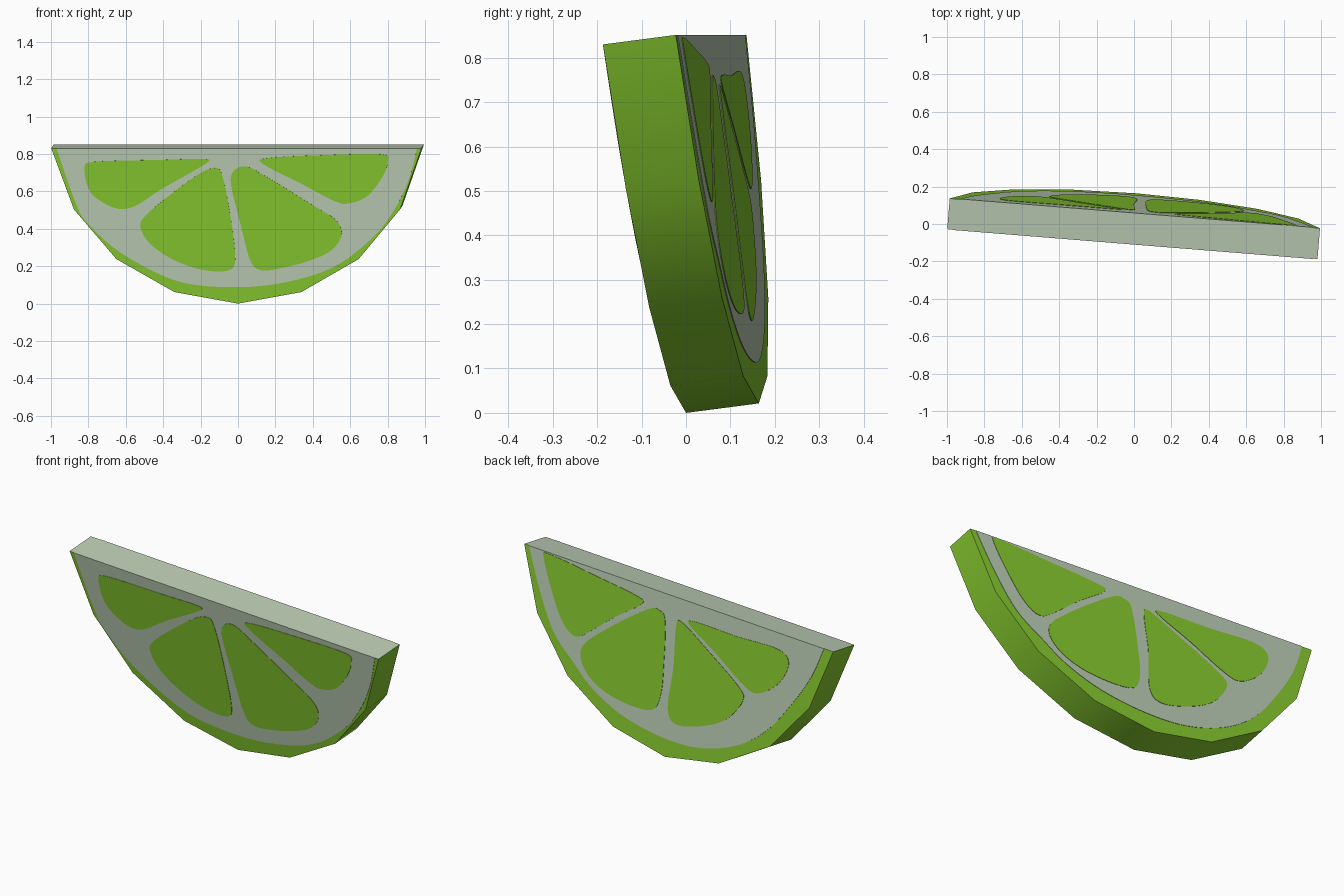
import bpy, bmesh, math
from mathutils import Matrix, Vector

THICK, TOP = 0.166, 0.837
# The wedge leans towards the front and is turned slightly
POSE = Matrix.Rotation(math.radians(-4.6), 4, 'Z') @ Matrix.Rotation(math.radians(7.4), 4, 'X')


def material(name, rgb):
    m = bpy.data.materials.new(name)
    m.diffuse_color = (*rgb, 1)
    return m


GREEN = material("lime green", (0.24, 0.59, 0.028))
PITH = material("pale pith", (0.50, 0.61, 0.46))


def smooth_line(pts, closed):
    """Catmull-Rom curve through the points."""
    p = [Vector(q) for q in pts]
    n = len(p)
    get = (lambda i: p[i % n]) if closed else (lambda i: p[min(max(i, 0), n - 1)])
    out = []
    for i in range(n if closed else n - 1):
        a, b, c, d = (get(i + k) for k in (-1, 0, 1, 2))
        for s in range(5):
            t = s / 5
            out.append(0.5 * (2 * b + (c - a) * t + (2 * a - 5 * b + 4 * c - d) * t * t
                              + (3 * b - a - 3 * c + d) * t ** 3))
    if not closed:
        out.append(p[-1])
    return out


def slab(name, outline, y, depth, mats):
    """Extrude an x-z outline along y and place it in the tilted pose."""
    bm = bmesh.new()
    face = bm.faces.new([bm.verts.new((q[0], y, min(q[1], TOP))) for q in outline])
    ext = bmesh.ops.extrude_face_region(bm, geom=[face], use_keep_orig=True)
    bmesh.ops.translate(bm, vec=(0, depth, 0),
                        verts=[v for v in ext["geom"] if isinstance(v, bmesh.types.BMVert)])
    bmesh.ops.recalc_face_normals(bm, faces=bm.faces)
    me = bpy.data.meshes.new(name)
    bm.to_mesh(me)
    bm.free()
    for m in mats:
        me.materials.append(m)
    ob = bpy.data.objects.new(name, me)
    bpy.context.collection.objects.link(ob)
    ob.matrix_world = POSE
    return ob


# Rind: half disc with eight sides; the cut top is pith
half = [(0.993, TOP), (0.875, 0.508), (0.65, 0.24), (0.34, 0.062)]
rind_outline = half + [(0, 0)] + [(-x, z) for x, z in reversed(half)]
rind = slab("rind", rind_outline, 0, THICK, [GREEN, PITH])
for f in rind.data.polygons:
    f.material_index = 1 if f.normal.z > 0.9 else 0
bpy.context.view_layer.objects.active = rind
rind.select_set(True)
bpy.ops.object.shade_smooth_by_angle(angle=math.radians(35))

# Pith lower boundaries, front and back
front_pith = [(-0.965, TOP), (-0.86, 0.53), (-0.79, 0.42), (-0.62, 0.27), (-0.35, 0.13),
              (-0.1, 0.09), (0.2, 0.105), (0.5, 0.19), (0.72, 0.35), (0.84, 0.5),
              (0.92, 0.66), (0.97, TOP)]
back_pith = [(-0.935, TOP), (-0.87, 0.667), (-0.76, 0.49), (-0.616, 0.31), (-0.43, 0.18),
             (-0.2, 0.105), (0.04, 0.096), (0.29, 0.137), (0.488, 0.22), (0.62, 0.32),
             (0.76, 0.44), (0.87, 0.63), (0.96, TOP)]

# Juicy segments, left to right
front_segments = [
    [(-0.165, 0.755), (-0.18, 0.78), (-0.4, 0.775), (-0.76, 0.765), (-0.815, 0.73), (-0.79, 0.61),
     (-0.71, 0.54), (-0.62, 0.51), (-0.53, 0.535), (-0.4, 0.62)],
    [(-0.08, 0.7), (-0.12, 0.73), (-0.2, 0.7), (-0.36, 0.585), (-0.5, 0.465), (-0.515, 0.4),
     (-0.46, 0.315), (-0.34, 0.235), (-0.2, 0.185), (-0.06, 0.177), (-0.012, 0.24), (-0.04, 0.5)],
    [(-0.03, 0.64), (-0.015, 0.715), (0.05, 0.74), (0.15, 0.69), (0.4, 0.535), (0.53, 0.45),
     (0.56, 0.37), (0.5, 0.285), (0.38, 0.23), (0.25, 0.195), (0.13, 0.18), (0.07, 0.23), (0.02, 0.42)],
    [(0.14, 0.755), (0.17, 0.785), (0.45, 0.8), (0.78, 0.805), (0.81, 0.76), (0.78, 0.68),
     (0.7, 0.58), (0.6, 0.54), (0.52, 0.555), (0.35, 0.645)],
]
back_segments = [
    [(-0.085, 0.72), (-0.12, 0.745), (-0.387, 0.745), (-0.62, 0.755), (-0.71, 0.73), (-0.72, 0.665),
     (-0.66, 0.565), (-0.545, 0.49), (-0.45, 0.51), (-0.266, 0.62)],
    [(-0.002, 0.68), (-0.035, 0.72), (-0.228, 0.613), (-0.42, 0.495), (-0.46, 0.43), (-0.374, 0.31),
     (-0.237, 0.232), (-0.063, 0.187), (0.005, 0.25), (-0.008, 0.48)],
    [(0.07, 0.70), (0.11, 0.74), (0.186, 0.724), (0.428, 0.552), (0.575, 0.41), (0.53, 0.29),
     (0.366, 0.216), (0.126, 0.21), (0.058, 0.3), (0.055, 0.5)],
    [(0.22, 0.745), (0.27, 0.775), (0.5, 0.8), (0.82, 0.83), (0.86, 0.80), (0.762, 0.59),
     (0.69, 0.49), (0.616, 0.457), (0.53, 0.51), (0.38, 0.63)],
]

# Thin plates on both cut faces
for side, y, sign, pith, segments in (("front", 0, -1, front_pith, front_segments),
                                      ("back", THICK, 1, back_pith, back_segments)):
    slab(side + "_pith", smooth_line(pith, False), y, sign * 0.002, [PITH])
    for i, seg in enumerate(segments):
        slab(f"{side}_segment_{i + 1}", smooth_line(seg, True), y, sign * 0.004, [GREEN])
